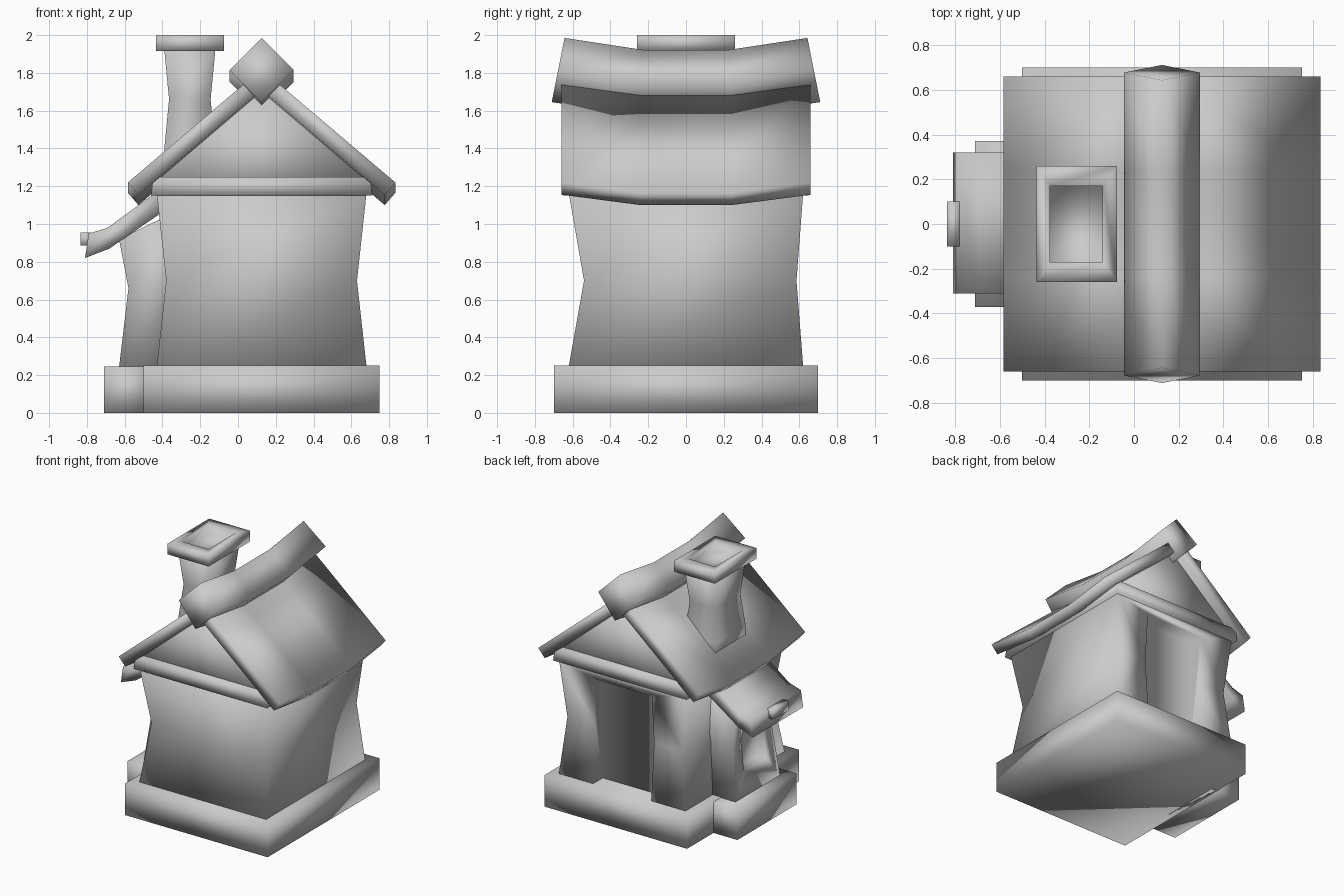
import bpy

cube = bpy.data.objects.get("Cube")
if cube:
    bpy.data.objects.remove(cube, do_unlink=True)

grey = bpy.data.materials.new("plain grey")
grey.use_nodes = True
GREY = (0.6, 0.6, 0.6, 1)
grey.diffuse_color = GREY
grey.node_tree.nodes["Principled BSDF"].inputs["Base Color"].default_value = GREY

CX = 0.125  # centre line of the house


def loft(name, rings):
    """Skin a list of equal-length rings and cap both ends."""
    n = len(rings[0])
    verts = [p for ring in rings for p in ring]
    faces = [list(range(n))[::-1], list(range(len(verts) - n, len(verts)))]
    for r in range(len(rings) - 1):
        for i in range(n):
            j = (i + 1) % n
            faces.append([r * n + i, r * n + j, (r + 1) * n + j, (r + 1) * n + i])
    mesh = bpy.data.meshes.new(name)
    mesh.from_pydata(verts, [], faces)
    obj = bpy.data.objects.new(name, mesh)
    bpy.context.scene.collection.objects.link(obj)
    mesh.materials.append(grey)
    bpy.ops.object.select_all(action='DESELECT')
    obj.select_set(True)
    bpy.context.view_layer.objects.active = obj
    bpy.ops.object.mode_set(mode='EDIT')
    bpy.ops.mesh.select_all(action='SELECT')
    bpy.ops.mesh.normals_make_consistent(inside=False)
    bpy.ops.object.mode_set(mode='OBJECT')
    bpy.ops.object.shade_smooth()
    return obj


def rect(x0, x1, y0, y1, z):
    return [(x0, y0, z), (x1, y0, z), (x1, y1, z), (x0, y1, z)]


def box(name, x0, x1, y0, y1, z0, z1):
    return loft(name, [rect(x0, x1, y0, y1, z0), rect(x0, x1, y0, y1, z1)])


def sweep_y(name, profile, stations):
    """Run an x-z profile along y; each station is (y, z offset, tilt)."""
    return loft(name, [[(x, y - tilt * (z - profile[0][1]), z + dz)
                        for x, z in profile] for y, dz, tilt in stations])


def cut(obj, x0, x1, y0, y1, z0, z1):
    cutter = box(obj.name + "_cutter", x0, x1, y0, y1, z0, z1)
    cutter.hide_render = True
    mod = obj.modifiers.new("opening", 'BOOLEAN')
    mod.operation = 'DIFFERENCE'
    mod.solver = 'EXACT'
    mod.object = cutter
    bpy.context.view_layer.objects.active = obj
    bpy.ops.object.modifier_apply(modifier=mod.name)
    bpy.data.objects.remove(cutter, do_unlink=True)


# Plinths
box("base", -0.5, 0.75, -0.7, 0.7, 0, 0.25)
box("side_base", -0.71, -0.45, -0.37, 0.37, 0, 0.245)

# Pinched house body with a doorway in the back wall
body = loft("body", [rect(-0.43, 0.68, -0.62, 0.62, 0.25),
                     rect(-0.38, 0.63, -0.54, 0.585, 0.7),
                     rect(-0.43, 0.68, -0.62, 0.62, 1.16)])
cut(body, -0.13, 0.38, 0.5, 0.8, 0.2, 1.08)

# Side bay with a window opening
bay = loft("side_bay", [rect(-0.63, -0.3, -0.28, 0.28, 0.24),
                        rect(-0.58, -0.3, -0.24, 0.24, 0.66),
                        [(-0.63, -0.28, 0.92), (-0.3, -0.28, 1.08),
                         (-0.3, 0.28, 1.08), (-0.63, 0.28, 0.92)]])
cut(bay, -0.8, -0.54, -0.14, 0.14, 0.43, 0.8)

# Curved canopy over the bay and the plate on its edge
canopy = [(-0.81, 0.82), (-0.68, 0.87), (-0.58, 0.94), (-0.36, 1.09),
          (-0.36, 1.22), (-0.54, 1.09), (-0.69, 0.98), (-0.79, 0.95)]
sweep_y("canopy", canopy, [(-0.31, 0, 0), (0.32, 0, 0)])
box("canopy_plate", -0.835, -0.78, -0.1, 0.1, 0.885, 0.955)

# Gable wall and the beam below it
sweep_y("gable", [(-0.44, 1.22), (0.69, 1.22), (CX, 1.73)],
        [(-0.6, 0, 0), (0.6, 0, 0)])
loft("gable_beam", [rect(-0.46, 0.71, -0.65, 0.65, 1.15),
                    rect(-0.45, 0.70, -0.64, 0.64, 1.25)])

# Sagging roof slabs, one per side
SAG = -0.055
for side, name in ((1, "roof_left"), (-1, "roof_right")):
    slab = [(0.708, 1.22), (0, 1.82), (0, 1.71), (0.652, 1.155)]
    slab = [(CX + side * x, z) for x, z in slab]
    sweep_y(name, slab, [(-0.66, 0, 0), (-0.24, SAG, 0), (0.24, SAG, 0), (0.66, 0, 0)])

# Diamond ridge beam with tilted ends
diamond = [(CX - 0.17, 1.815), (CX, 1.645), (CX + 0.17, 1.815), (CX, 1.985)]
sweep_y("ridge_beam", diamond, [(-0.677, 0, -0.2), (-0.24, -0.063, -0.07),
                                (0.24, -0.063, 0.07), (0.677, 0, 0.2)])

# Pinched chimney stack and hollow cap
loft("chimney_stack", [rect(-0.39, -0.12, -0.19, 0.19, 1.22),
                       rect(-0.39, -0.12, -0.19, 0.19, 1.4),
                       rect(-0.365, -0.145, -0.16, 0.16, 1.66),
                       rect(-0.39, -0.12, -0.19, 0.19, 1.92)])
loft("chimney_cap", [rect(-0.435, -0.075, -0.26, 0.26, 1.915),
                     rect(-0.435, -0.075, -0.26, 0.26, 2.0),
                     rect(-0.375, -0.14, -0.17, 0.17, 2.0),
                     rect(-0.375, -0.14, -0.17, 0.17, 1.93)])
